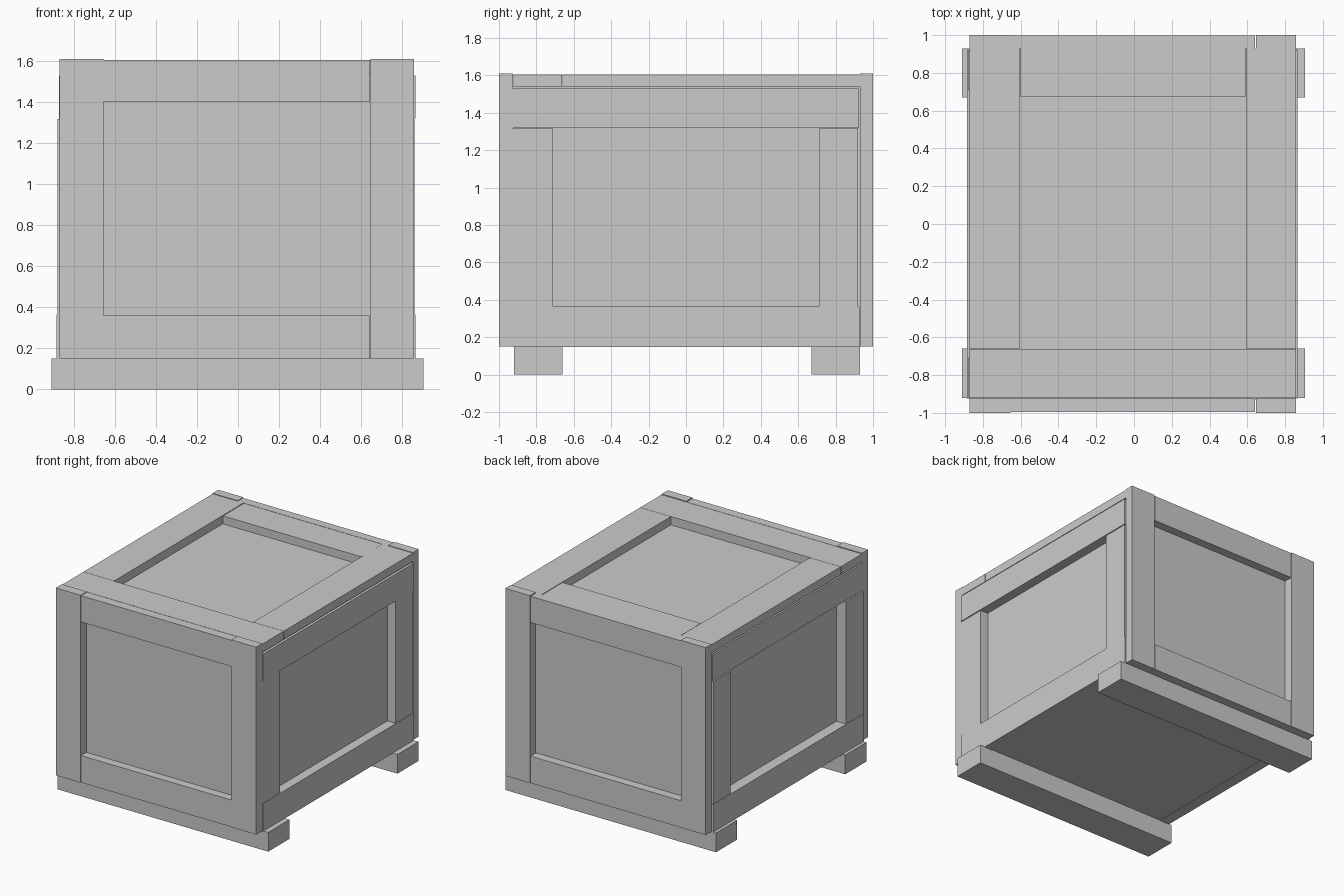
import bpy
import bmesh

if "Cube" in bpy.data.objects:
    bpy.data.objects.remove(bpy.data.objects["Cube"])


def board(name, x, y, z):
    """Axis-aligned board spanning the given (min, max) ranges."""
    mesh = bpy.data.meshes.new(name)
    bm = bmesh.new()
    bmesh.ops.create_cube(bm, size=1)
    for v in bm.verts:
        for i, (lo, hi) in enumerate((x, y, z)):
            v.co[i] = lo if v.co[i] < 0 else hi
    bm.to_mesh(mesh)
    bm.free()
    obj = bpy.data.objects.new(name, mesh)
    bpy.context.collection.objects.link(obj)
    return obj


BASE, LID = 0.15, 1.54

# Inner box whose faces are the recessed panels
board("panel_box", (-0.80, 0.79), (-0.93, 0.93), (BASE, LID))

# Skids under the crate
board("front_skid", (-0.91, 0.905), (-0.92, -0.66), (0, BASE))
board("back_skid", (-0.91, 0.905), (0.67, 0.93), (0, BASE))

# Front and back frames: corner posts stand slightly proud of the rails
for side, y_post, y_rail in (
    ("front", (-1.0, -0.925), (-0.996, -0.925)),
    ("back", (0.93, 1.0), (0.93, 0.998)),
):
    board(side + "_left_post", (-0.87, -0.655), y_post, (BASE, 1.61))
    board(side + "_right_post", (0.645, 0.857), y_post, (BASE, 1.61))
    board(side + "_top_rail", (-0.655, 0.64), y_rail, (1.40, 1.605))
    board(side + "_bottom_rail", (-0.655, 0.64), y_rail, (BASE, 0.36))

# Side frames: rails run full depth, short posts fit between them
for side, x_top, x_post, x_low in (
    ("left", (-0.872, -0.80), (-0.88, -0.80), (-0.885, -0.80)),
    ("right", (0.79, 0.865), (0.79, 0.86), (0.79, 0.864)),
):
    board(side + "_side_top_rail", x_top, (-0.925, 0.922), (1.32, 1.53))
    board(side + "_side_bottom_rail", x_low, (-0.925, 0.928), (0.147, 0.365))
    board(side + "_side_front_post", x_post, (-0.925, -0.71), (0.365, 1.317))
    board(side + "_side_back_post", x_post, (0.71, 0.92), (0.365, 1.317))

# Lid frame: the boards leave a recessed panel in the middle
board("lid_front_board", (-0.87, 0.857), (-0.922, -0.662), (LID, 1.605))
board("lid_back_board", (-0.60, 0.59), (0.675, 0.93), (LID, 1.603))
board("lid_left_board", (-0.87, -0.605), (-0.66, 0.93), (LID, 1.605))
board("lid_right_board", (0.593, 0.857), (-0.66, 0.93), (LID, 1.605))
